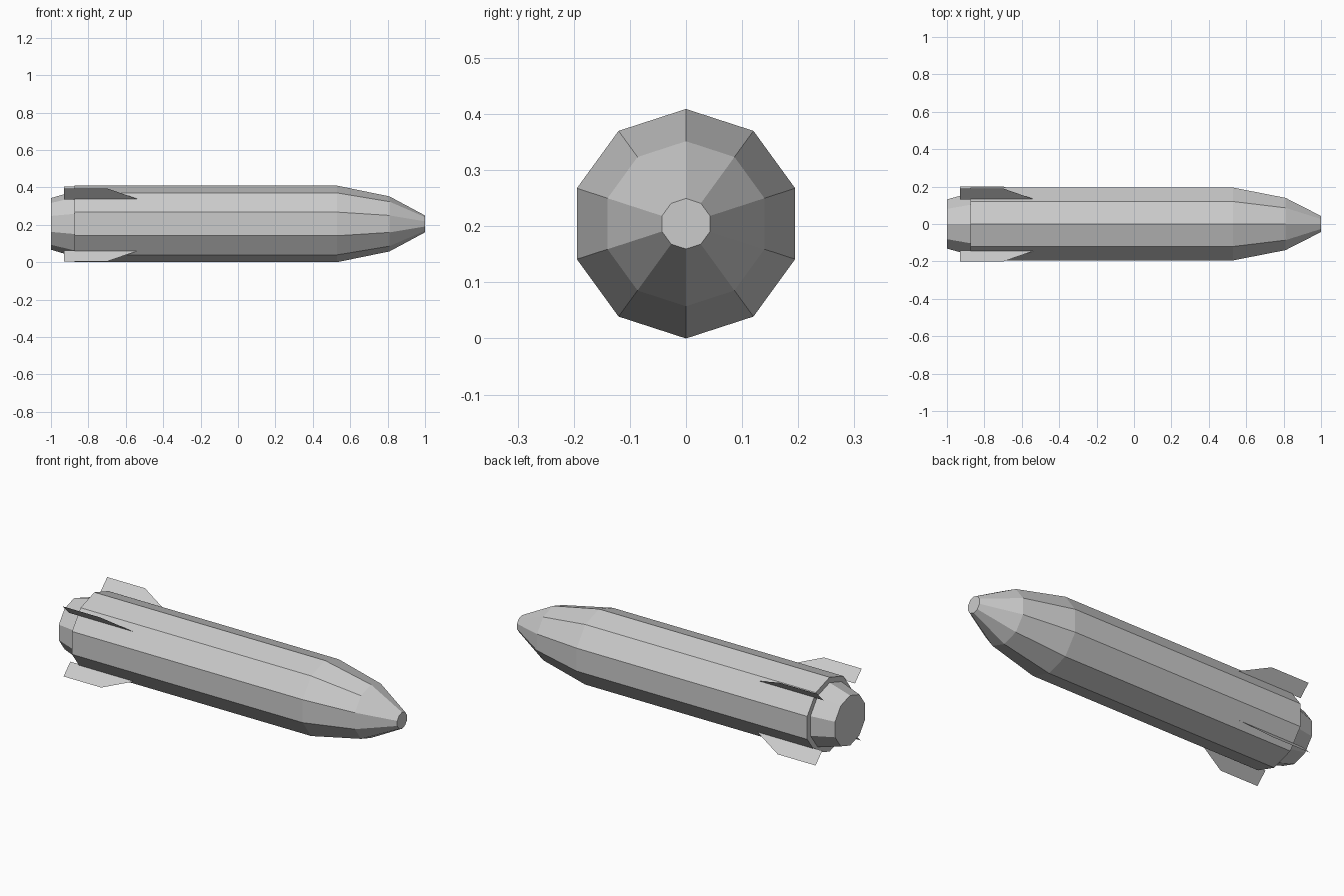
import bpy, bmesh, math

if "Cube" in bpy.data.objects:
    bpy.data.objects.remove(bpy.data.objects["Cube"])

AXIS_Z = 0.2045   # height of the long axis
SIDES = 10

grey = bpy.data.materials.new("light_grey")
grey.diffuse_color = (0.6, 0.6, 0.6, 1)
grey.use_nodes = True
grey.node_tree.nodes["Principled BSDF"].inputs["Base Color"].default_value = grey.diffuse_color


def finish(bm, name):
    mesh = bpy.data.meshes.new(name)
    bm.to_mesh(mesh)
    bm.free()
    mesh.materials.append(grey)
    obj = bpy.data.objects.new(name, mesh)
    bpy.context.collection.objects.link(obj)
    return obj


def lathe(name, profile):
    """Closed ten-sided solid along x from (x, radius) stations."""
    bm = bmesh.new()
    rings = []
    for x, r in profile:
        ring = []
        for i in range(SIDES):
            a = math.pi / 2 + i * math.tau / SIDES
            ring.append(bm.verts.new((x, r * math.cos(a), AXIS_Z + r * math.sin(a))))
        rings.append(ring)
    for a, b in zip(rings, rings[1:]):
        for i in range(SIDES):
            j = (i + 1) % SIDES
            bm.faces.new((a[i], a[j], b[j], b[i]))
    bm.faces.new(rings[0])
    bm.faces.new(rings[-1])
    bmesh.ops.recalc_face_normals(bm, faces=bm.faces)
    return finish(bm, name)


# Hull with tapered nose, stepped in to a narrower tail
lathe("hull", [(-1.0, 0.138), (-0.875, 0.175), (-0.875, 0.2045),
               (0.53, 0.2045), (0.81, 0.147), (1.0, 0.045)])

# Four flat tail fins: (x, y, z from axis), turned in quarter steps
fin = [(-0.93, 0.131, 0.142), (-0.53, 0.131, 0.142),
       (-0.70, 0.190, 0.201), (-0.93, 0.190, 0.201)]
for k in range(4):
    c, s = round(math.cos(k * math.pi / 2)), round(math.sin(k * math.pi / 2))
    bm = bmesh.new()
    bm.faces.new([bm.verts.new((x, c * y - s * z, AXIS_Z + s * y + c * z))
                  for x, y, z in fin])
    finish(bm, f"tail_fin_{k + 1}")
